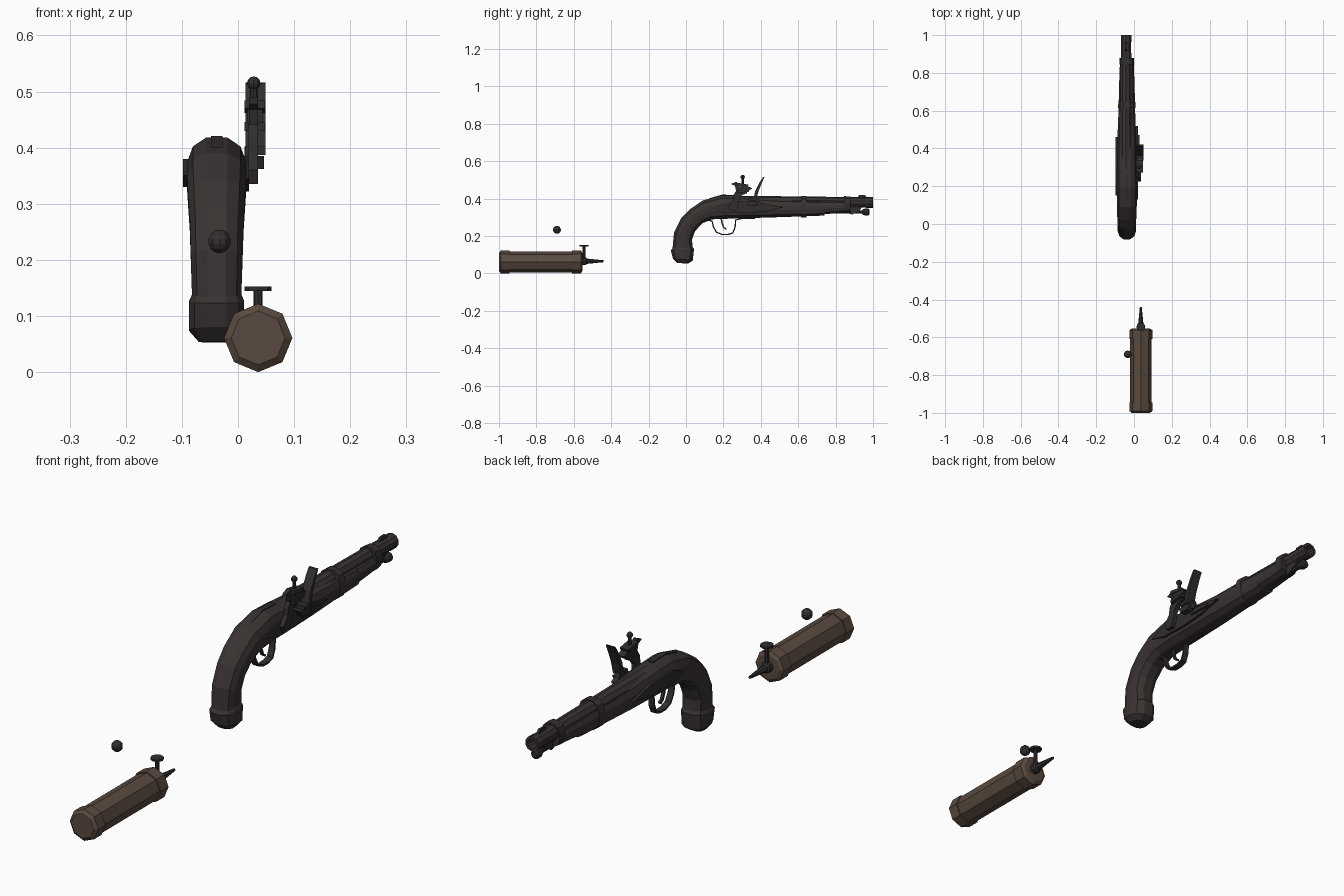
import bpy, bmesh, math
from mathutils import Vector, Matrix


def material(name, rgb):
    m = bpy.data.materials.new(name)
    m.diffuse_color = (*rgb, 1)
    return m


WOOD = material("dark wood", (0.042, 0.033, 0.032))
METAL = material("dark iron", (0.030, 0.027, 0.027))
LEATHER = material("brown leather", (0.100, 0.068, 0.050))
CX = -0.038  # pistol centre line


def finish(name, bm, mat):
    bmesh.ops.recalc_face_normals(bm, faces=bm.faces)
    me = bpy.data.meshes.new(name)
    bm.to_mesh(me)
    bm.free()
    me.materials.append(mat)
    ob = bpy.data.objects.new(name, me)
    bpy.context.collection.objects.link(ob)
    return ob


def loft(name, rings, mat, closed=False):
    """Skin a list of equal-length point rings."""
    bm = bmesh.new()
    vs = [[bm.verts.new(p) for p in r] for r in rings]
    n = len(vs[0])
    pairs = list(zip(vs, vs[1:])) + ([(vs[-1], vs[0])] if closed else [])
    for a, b in pairs:
        for i in range(n):
            bm.faces.new((a[i], a[(i + 1) % n], b[(i + 1) % n], b[i]))
    if not closed:
        bm.faces.new(vs[0])
        bm.faces.new(vs[-1])
    return finish(name, bm, mat)


def turned(name, x, z, prof, mat, n=8, phase=0.0, closed=False):
    """Turned part along y from (y, radius) pairs."""
    rings = [[(x + r * math.cos(phase + math.tau * i / n), y,
               z + r * math.sin(phase + math.tau * i / n)) for i in range(n)]
             for y, r in prof]
    return loft(name, rings, mat, closed)


def plate(name, pts, x0, x1, mat):
    """Side outline (y, z) extruded across x."""
    return loft(name, [[(x, y, z) for y, z in pts] for x in (x0, x1)], mat)


def post(name, x, y, prof, mat, n=8):
    """Upright turned part from (z, radius) pairs."""
    return loft(name, [[(x + r * math.cos(math.tau * i / n), y + r * math.sin(math.tau * i / n), z)
                        for i in range(n)] for z, r in prof], mat)


def ball(name, pos, r, mat, u=10, v=7):
    bm = bmesh.new()
    bmesh.ops.create_uvsphere(bm, u_segments=u, v_segments=v, radius=r,
                              matrix=Matrix.Translation(pos))
    return finish(name, bm, mat)


def strap(name, path, width, thick, mat):
    """Flat strip following a side path (y, z)."""
    rings = []
    for i, (y, z) in enumerate(path):
        a, b = Vector(path[max(i - 1, 0)]), Vector(path[min(i + 1, len(path) - 1)])
        d = (b - a).normalized() * thick / 2
        rings.append([(CX + sx * width / 2, y - s * d.y, z + s * d.x)
                      for sx, s in ((-1, -1), (1, -1), (1, 1), (-1, 1))])
    return loft(name, rings, mat)


# Cross-section shared by stock and butt cap: (side, bottom-to-top)
SECTION = [(0.38, -1), (0.85, -0.72), (1, -0.2), (1, 0.3), (0.8, 0.75), (0.36, 1)]
SECTION += [(-u, v) for u, v in reversed(SECTION)]


def body(name, stations, mat):
    """Loft from (top y, top z, bottom y, bottom z, half width) stations."""
    rings = []
    for ty, tz, by, bz, w in stations:
        t, b = Vector((ty, tz)), Vector((by, bz))
        rings.append([(CX + u * w, *((t + b) / 2 + (t - b) / 2 * v)) for u, v in SECTION])
    return loft(name, rings, mat)


# Stock with curved grip
body("stock", [
    (-.073, .110, .037, .115, .044), (-.072, .135, .036, .140, .044),
    (-.064, .219, .032, .180, .046), (-.027, .294, .048, .225, .048),
    (.020, .342, .086, .267, .051), (.090, .390, .139, .289, .053),
    (.193, .418, .220, .292, .053), (.280, .414, .290, .294, .053),
    (.450, .400, .450, .299, .050), (.600, .393, .600, .304, .044),
    (.740, .388, .740, .309, .041)], WOOD)
body("butt_cap", [(-.046, .055, .012, .053, .032), (-.070, .080, .036, .069, .049),
                  (-.081, .123, .043, .130, .049), (-.072, .135, .036, .140, .044)], WOOD)
body("fore_end", [(.735, .388, .735, .316, .041), (.870, .386, .870, .327, .036)], WOOD)
body("fore_band", [(.615, .413, .615, .300, .046), (.645, .413, .645, .300, .045)], WOOD)
body("nose_band", [(.845, .413, .845, .321, .039), (.880, .411, .880, .325, .038)], METAL)

# Barrel with hollow muzzle, front sight and breech tang
turned("barrel", CX - .004, .379, [(.20, .005), (.20, .035), (.45, .034), (.90, .029), (.96, .027),
       (.965, .029), (1.0, .029), (1.0, .019), (.93, .019), (.93, .005)], WOOD, 10, math.pi / 10)
plate("front_sight", [(.915, .403), (.925, .418), (.955, .420), (.97, .403)],
      CX - .009, CX + .001, METAL)
plate("breech_tang", [(.12, .400), (.193, .421), (.27, .419), (.27, .40)],
      CX - .010, CX + .010, METAL)

# Ramrod under the barrel
turned("ramrod", CX, .328, [(.72, .009), (.94, .009), (.945, .014), (.955, .018),
                            (.975, .018), (.98, .012)], METAL)
plate("ramrod_bracket", [(.875, .36), (.875, .318), (.89, .315), (.93, .338), (.945, .36)],
      CX - .011, CX + .011, METAL)

# Trigger and guard
strap("trigger_guard", [(.110, .283), (.139, .281), (.146, .250), (.163, .220), (.193, .208),
      (.225, .208), (.250, .216), (.262, .245), (.266, .285), (.300, .294), (.370, .294)],
      .024, .007, METAL)
strap("trigger", [(.188, .300), (.192, .270), (.202, .245), (.216, .236)], .012, .008, METAL)

# Lock plate on the right, side plate on the left
LOCK = [(.13, .345), (.20, .325), (.32, .322), (.42, .330), (.52, .352),
        (.43, .372), (.30, .385), (.20, .375)]
plate("lock_plate", LOCK, CX + .045, CX + .058, METAL)
plate("side_plate", [(.15, .350), (.22, .330), (.36, .330), (.46, .350), (.36, .375), (.22, .380)],
      CX - .060, CX - .045, METAL)
for y in (.22, .40):
    turned("side_screw", CX - .054, .352, [(y - .01, .006), (y + .01, .006)], METAL)

# Hammer with jaws, flint and clamp screw
plate("hammer", [(.225, .360), (.235, .335), (.265, .335), (.280, .365), (.282, .395), (.300, .418),
                 (.325, .428), (.325, .442), (.268, .442), (.255, .420), (.252, .392)],
      .018, .036, METAL)
plate("hammer_spur", [(.268, .440), (.290, .440), (.284, .465), (.270, .490), (.240, .478),
                      (.262, .468)], .020, .036, METAL)
plate("lower_jaw", [(.275, .430), (.335, .436), (.340, .446), (.275, .446)], .012, .048, METAL)
plate("upper_jaw", [(.272, .470), (.330, .462), (.335, .474), (.275, .484)], .012, .048, METAL)
plate("flint", [(.285, .445), (.335, .444), (.356, .454), (.335, .463), (.285, .469)],
      .016, .044, METAL)
post("jaw_screw", .028, .303, [(.44, .007), (.513, .007)], METAL)
ball("jaw_screw_head", (.028, .303, .515), .012, METAL, 8, 6)

# Pan, frizzen and spring
plate("pan", [(.320, .385), (.332, .362), (.372, .362), (.385, .385)], CX + .045, .046, METAL)
plate("frizzen", [(.335, .387), (.375, .390), (.388, .440), (.408, .490), (.420, .516),
                  (.412, .515), (.394, .488), (.370, .440), (.362, .402), (.335, .402)],
      .013, .049, METAL)
plate("frizzen_foot", [(.365, .402), (.360, .375), (.395, .360), (.410, .372), (.390, .385),
                       (.385, .402)], .012, .034, METAL)
plate("frizzen_spring", [(.37, .345), (.40, .365), (.47, .352), (.47, .342)], .012, .028, METAL)

# Powder flask with end bands
FX, FZ = .036, .061
turned("flask_body", FX, FZ, [(-.97, .056), (-.58, .056)], LEATHER)
turned("flask_base_band", FX, FZ, [(-1.0, .048), (-.990, .061), (-.945, .061), (-.945, .054)], LEATHER)
turned("flask_top_band", FX, FZ, [(-.610, .054), (-.610, .061), (-.562, .061), (-.554, .048)], LEATHER)
turned("flask_nozzle", FX, .065, [(-.560, .021), (-.535, .021), (-.530, .014),
                                  (-.44, .005)], METAL)
post("flask_valve_stem", FX, -.545, [(.065, .008), (.148, .008)], METAL)
post("flask_valve_knob", FX, -.545, [(.145, .024), (.153, .024)], METAL)

# Lead ball
ball("lead_ball", (-.033, -.69, .233), .021, METAL)
